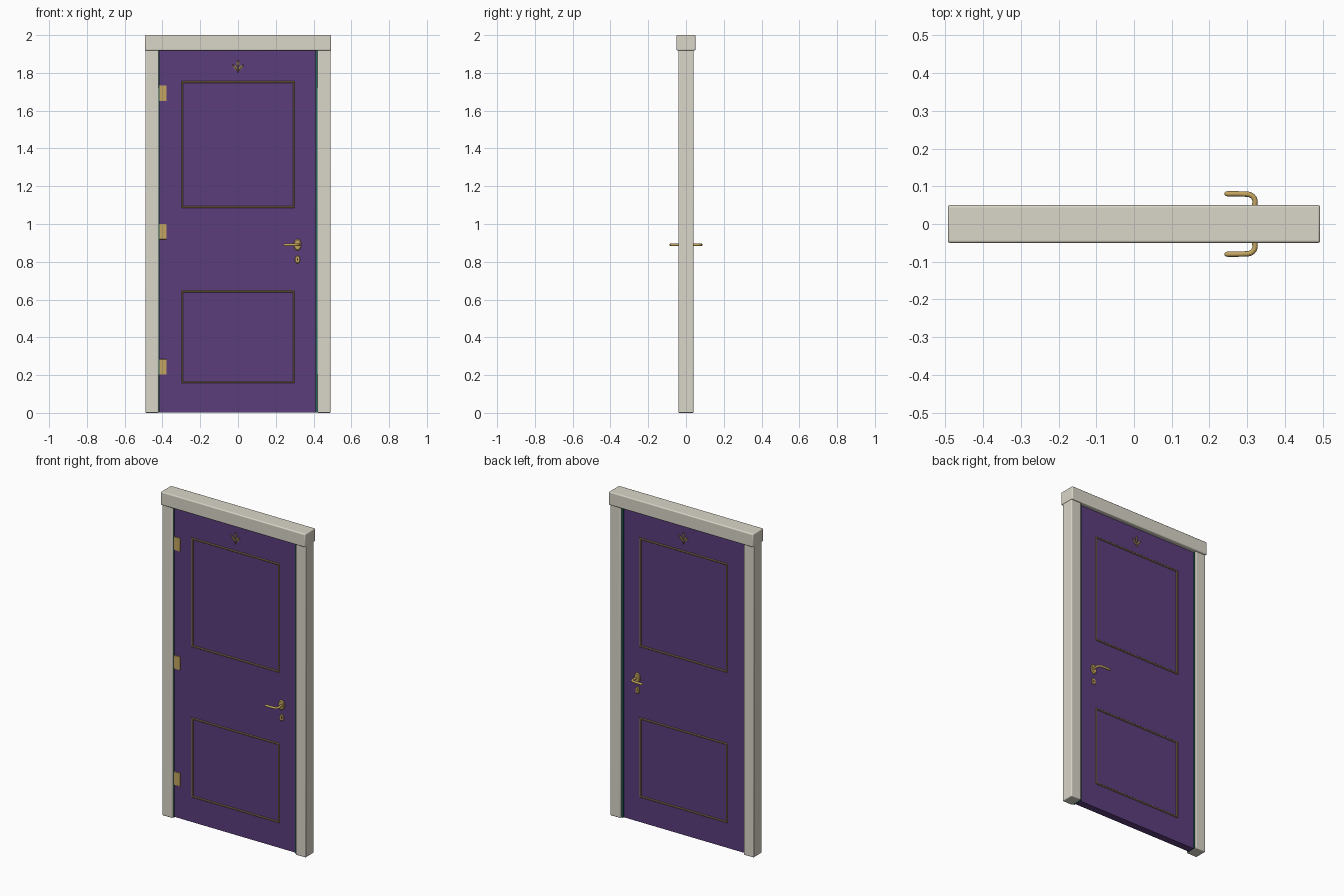
import bpy, bmesh, math
from mathutils import Vector, Matrix

if "Cube" in bpy.data.objects:
    bpy.data.objects.remove(bpy.data.objects["Cube"])


def material(name, rgb):
    m = bpy.data.materials.new(name)
    m.diffuse_color = (*rgb, 1)
    m.use_nodes = True
    m.node_tree.nodes["Principled BSDF"].inputs["Base Color"].default_value = m.diffuse_color
    return m


CREAM = material("cream_paint", (0.70, 0.67, 0.58))
PURPLE = material("purple_paint", (0.105, 0.047, 0.20))
GREEN = material("green_lining", (0.02, 0.13, 0.11))
GOLD = material("brass", (0.56, 0.38, 0.12))
BRONZE = material("aged_brass", (0.30, 0.20, 0.09))
DARK = material("keyhole_dark", (0.02, 0.015, 0.01))

FACE = 0.022  # half thickness of the door leaf


def add(name, bm, mat, smooth=True):
    bmesh.ops.recalc_face_normals(bm, faces=bm.faces)
    me = bpy.data.meshes.new(name)
    bm.to_mesh(me)
    bm.free()
    ob = bpy.data.objects.new(name, me)
    bpy.context.collection.objects.link(ob)
    me.materials.append(mat)
    if smooth:
        bpy.ops.object.select_all(action='DESELECT')
        ob.select_set(True)
        bpy.context.view_layer.objects.active = ob
        bpy.ops.object.shade_smooth_by_angle(angle=math.radians(35))
    return ob


def box(name, x, y, z, mat, bevel=0.0):
    bm = bmesh.new()
    size = Vector((x[1] - x[0], y[1] - y[0], z[1] - z[0]))
    mid = Vector((sum(x), sum(y), sum(z))) / 2
    bmesh.ops.create_cube(bm, size=1, matrix=Matrix.Translation(mid) @ Matrix.Diagonal((*size, 1)))
    ob = add(name, bm, mat, bevel > 0)
    if bevel:
        b = ob.modifiers.new("soft_edges", 'BEVEL')
        b.width, b.segments = bevel, 3
    return ob


def moulding(name, x0, x1, z0, z1, s):
    # raised bead swept round a rectangle
    profile = [(0, -0.002), (0, 0.002), (0.003, 0.005), (0.007, 0.005), (0.010, 0.002), (0.010, -0.002)]
    bm = bmesh.new()
    rings = [[bm.verts.new((x, s * (FACE + h), z)) for x, z in
              ((x0 + o, z0 + o), (x1 - o, z0 + o), (x1 - o, z1 - o), (x0 + o, z1 - o))]
             for o, h in profile]
    for k, a in enumerate(rings):
        b = rings[(k + 1) % len(rings)]
        for i in range(4):
            j = (i + 1) % 4
            bm.faces.new((a[i], a[j], b[j], b[i]))
    add(name, bm, BRONZE)


def oval(name, x, z, rx, rz, y0, y1, s, mat):
    # domed oval plate standing off the door face
    bm = bmesh.new()
    rings = []
    for k, y in ((1, y0), (1, y0 + 0.6 * (y1 - y0)), (0.82, y1)):
        rings.append([bm.verts.new((x + rx * k * math.cos(i * math.tau / 32), s * y,
                                    z + rz * k * math.sin(i * math.tau / 32))) for i in range(32)])
    for a, b in zip(rings, rings[1:]):
        for i in range(32):
            bm.faces.new((a[i], a[i - 1], b[i - 1], b[i]))
    bm.faces.new(rings[0])
    bm.faces.new(rings[-1])
    add(name, bm, mat)


def lever(name, s):
    # neck leaves the door, bends and runs back toward the hinge side
    path = [(0.318, FACE, 0.007), (0.320, 0.054, 0.007)]
    path += [(0.300 + 0.021 * math.cos(a), 0.058 + 0.021 * math.sin(a), 0.007)
             for a in [math.radians(d) for d in range(0, 91, 15)]]
    path += [(0.270, 0.080, 0.007), (0.248, 0.080, 0.007), (0.243, 0.080, 0.0055), (0.240, 0.080, 0.003)]
    cu = bpy.data.curves.new(name, 'CURVE')
    cu.dimensions = '3D'
    cu.bevel_depth, cu.bevel_resolution, cu.use_fill_caps = 1.0, 3, True
    sp = cu.splines.new('POLY')
    sp.points.add(len(path) - 1)
    for p, (x, y, r) in zip(sp.points, path):
        p.co, p.radius = (x, s * y, 0.89, 1), r
    ob = bpy.data.objects.new(name, cu)
    bpy.context.collection.objects.link(ob)
    cu.materials.append(GOLD)
    bpy.ops.object.select_all(action='DESELECT')
    ob.select_set(True)
    bpy.context.view_layer.objects.active = ob
    bpy.ops.object.convert(target='MESH')
    bpy.ops.object.shade_smooth_by_angle(angle=math.radians(50))


def leaf(name, x, z, length, width, tilt, s):
    # pointed leaf with a raised middle ridge
    bm = bmesh.new()
    c, t = math.cos(tilt), math.sin(tilt)
    n = 6
    rows = []
    for i in range(n + 1):
        u = i / n
        w = width / 2 * math.sin(math.pi * u ** 0.85) + 0.0004
        rows.append([bm.verts.new((x + a * c + u * length * t, s * (FACE + h), z - a * t + u * length * c))
                     for a, h in ((-w, -0.001), (-w, 0.002), (0, 0.005), (w, 0.002), (w, -0.001))])
    for a, b in zip(rows, rows[1:]):
        for i in range(5):
            bm.faces.new((a[i], a[i - 1], b[i - 1], b[i]))
    bm.faces.new(rows[0])
    bm.faces.new(rows[-1])
    add(name, bm, BRONZE)


# frame
for side, s in (("left", -1), ("right", 1)):
    box(side + "_jamb", sorted((s * 0.42, s * 0.49)), (-0.04, 0.04), (0, 1.925), CREAM, 0.005)
box("frame_head", (-0.493, 0.493), (-0.05, 0.05), (1.918, 2.0), CREAM, 0.006)

# green lining between jambs and door
box("left_lining", (-0.425, -0.4165), (-0.030, 0.030), (0.002, 1.92), GREEN)
box("right_lining", (0.409, 0.425), (-0.030, 0.030), (0.002, 1.92), GREEN)

# door leaf
box("door_leaf", (-0.417, 0.410), (-FACE, FACE), (0.003, 1.921), PURPLE)

# hinges, front side only
for i, z in enumerate((0.243, 0.96, 1.692)):
    box(f"hinge_{i + 1}", (-0.419, -0.378), (-FACE - 0.005, -FACE + 0.003), (z - 0.041, z + 0.041), GOLD, 0.0015)

# fittings on both faces
for side, s in (("front", -1), ("back", 1)):
    moulding(side + "_upper_moulding", -0.30, 0.30, 1.085, 1.757, s)
    moulding(side + "_lower_moulding", -0.30, 0.30, 0.157, 0.648, s)
    oval(side + "_handle_rose", 0.315, 0.89, 0.020, 0.031, FACE - 0.002, FACE + 0.009, s, GOLD)
    oval(side + "_keyhole_plate", 0.315, 0.812, 0.014, 0.021, FACE - 0.002, FACE + 0.005, s, GOLD)
    oval(side + "_keyhole", 0.315, 0.812, 0.003, 0.008, FACE, FACE + 0.0056, s, DARK)
    lever(side + "_handle_lever", s)
    leaf(side + "_ornament_middle_leaf", 0, 1.832, 0.038, 0.014, 0, s)
    for name, d in (("left", -1), ("right", 1)):
        leaf(f"{side}_ornament_{name}_leaf", d * 0.001, 1.812, 0.044, 0.016, d * math.radians(40), s)
    leaf(side + "_ornament_stem", 0, 1.798, 0.036, 0.006, 0, s)
